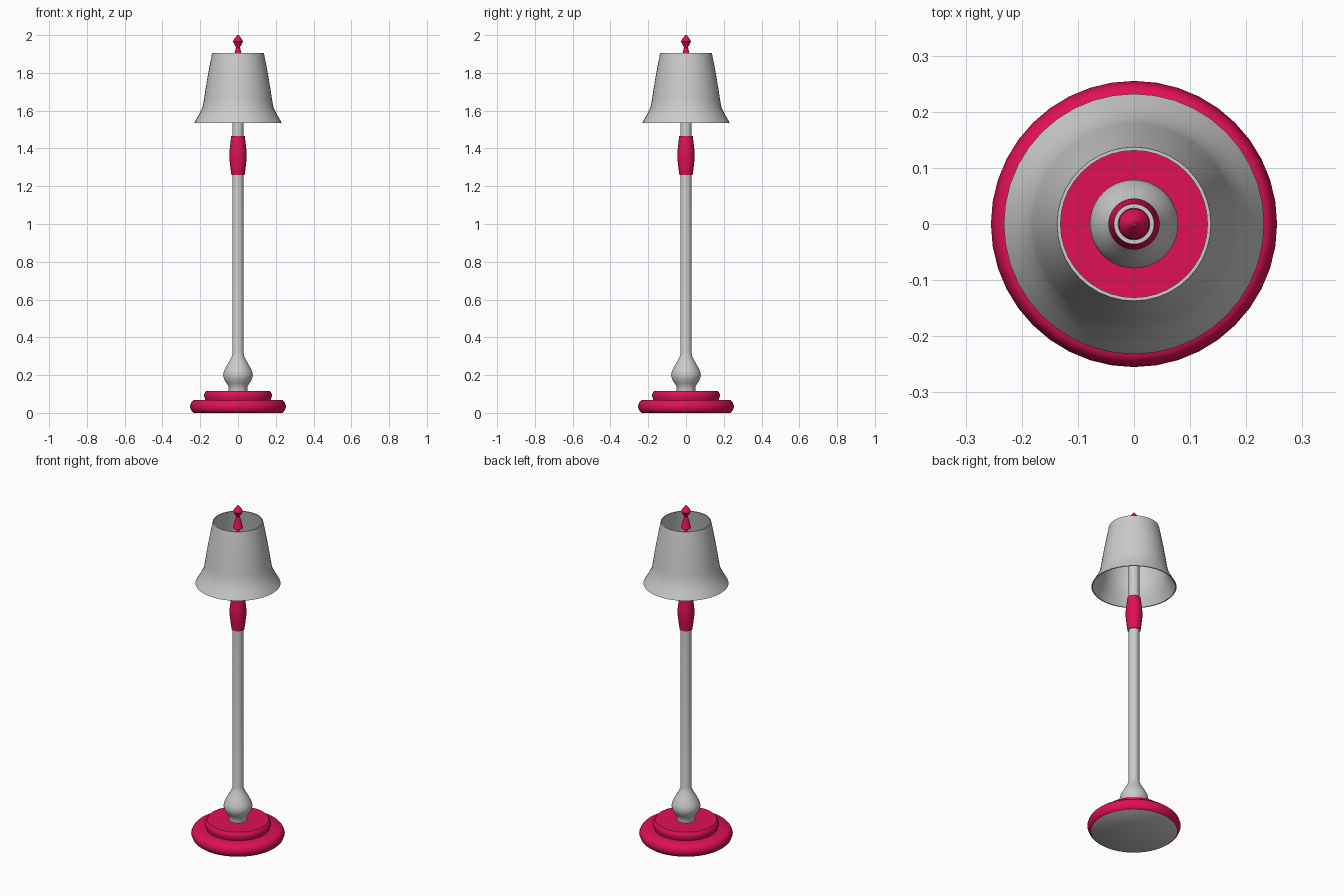
import bpy, bmesh
from math import cos, sin, pi

if "Cube" in bpy.data.objects:
    bpy.data.objects.remove(bpy.data.objects["Cube"])

SIDES = 40

red = bpy.data.materials.new("crimson")
red.diffuse_color = (0.75, 0.005, 0.09, 1)
red.use_nodes = True
red.node_tree.nodes["Principled BSDF"].inputs["Base Color"].default_value = red.diffuse_color
grey = bpy.data.materials.new("grey")
grey.diffuse_color = (0.6, 0.6, 0.6, 1)
grey.use_nodes = True
grey.node_tree.nodes["Principled BSDF"].inputs["Base Color"].default_value = grey.diffuse_color


def lathe(name, profile, mats=(), closed=False, grey_caps=False, angle=35):
    """Revolve (radius, height) points about z; cap both ends unless closed."""
    bm = bmesh.new()
    rings = [[bm.verts.new((r * cos(2 * pi * i / SIDES), r * sin(2 * pi * i / SIDES), z))
              for i in range(SIDES)] for r, z in profile]
    pairs = list(zip(rings, rings[1:]))
    if closed:
        pairs.append((rings[-1], rings[0]))
    for a, b in pairs:
        for i in range(SIDES):
            j = (i + 1) % SIDES
            bm.faces.new((a[i], a[j], b[j], b[i]))
    if not closed:
        for cap in (bm.faces.new(rings[0][::-1]), bm.faces.new(rings[-1])):
            cap.material_index = int(grey_caps)
    bmesh.ops.recalc_face_normals(bm, faces=bm.faces[:])
    mesh = bpy.data.meshes.new(name)
    bm.to_mesh(mesh)
    bm.free()
    for m in mats:
        mesh.materials.append(m)
    ob = bpy.data.objects.new(name, mesh)
    bpy.context.collection.objects.link(ob)
    bpy.ops.object.select_all(action='DESELECT')
    ob.select_set(True)
    bpy.context.view_layer.objects.active = ob
    bpy.ops.object.shade_smooth_by_angle(angle=angle * pi / 180)
    return ob


# Two-tier base with a grey underside
base = lathe("base", [(.234, 0), (.246, .01), (.255, .034), (.247, .056), (.236, .067),
                      (.172, .067), (.181, .092), (.178, .104), (.168, .116)],
             (red, grey), angle=50)
min(base.data.polygons, key=lambda p: p.center.z).material_index = 1

# Turned foot flowing into the long pole
lathe("pole", [(.05, .116), (.05, .14), (.06, .155), (.074, .178), (.079, .2), (.074, .222),
               (.058, .253), (.042, .28), (.033, .3), (.029, .315), (.029, 1.74)])

# Swollen collar below the shade
lathe("collar", [(.035, 1.26), (.04, 1.295), (.0455, 1.345), (.0455, 1.38),
                 (.04, 1.43), (.036, 1.465)], (red, grey), grey_caps=True)

# Flared open shade with thin walls
outer = [(.232, 1.535), (.209, 1.575), (.188, 1.618), (.18, 1.66), (.171, 1.72),
         (.159, 1.79), (.148, 1.85), (.137, 1.905)]
lathe("shade", outer + [(r - .006, z) for r, z in reversed(outer)], closed=True)

# Finial on its thin rod
lathe("finial", [(.009, 1.73), (.009, 1.868), (.028, 1.868), (.018, 1.905), (.01, 1.935),
                 (.027, 1.966), (.018, 1.982), (.004, 2.0)], (red,))
